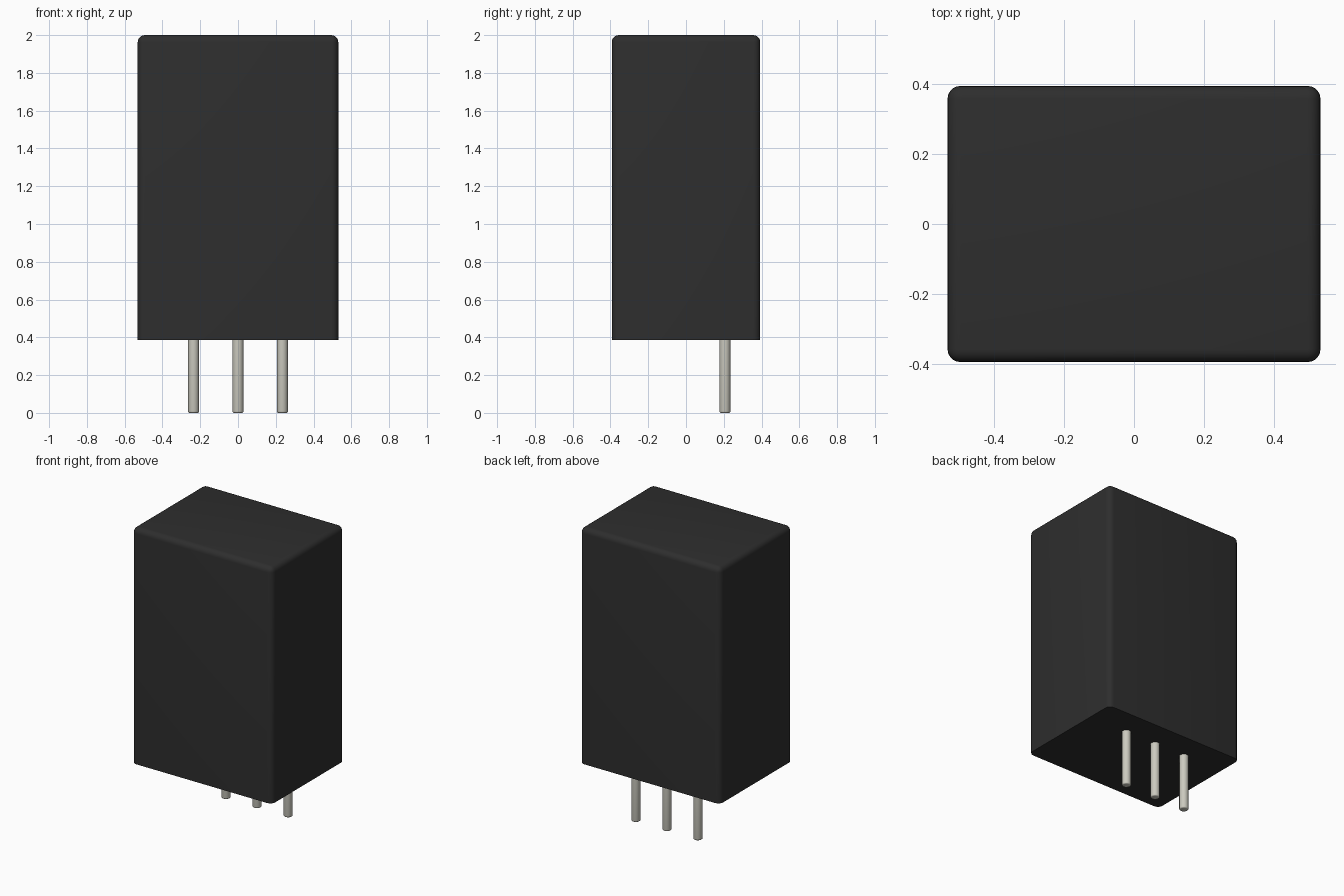
import bpy
import bmesh
import math
from mathutils import Matrix

cube = bpy.data.objects.get("Cube")
if cube:
    bpy.data.objects.remove(cube, do_unlink=True)


def material(name, rgb, metallic=0.0):
    mat = bpy.data.materials.new(name)
    mat.use_nodes = True
    mat.diffuse_color = (*rgb, 1)
    bsdf = mat.node_tree.nodes["Principled BSDF"]
    bsdf.inputs["Base Color"].default_value = (*rgb, 1)
    bsdf.inputs["Roughness"].default_value = 0.5
    return mat


def add_object(name, bm, mat):
    mesh = bpy.data.meshes.new(name)
    bm.to_mesh(mesh)
    bm.free()
    mesh.materials.append(mat)
    obj = bpy.data.objects.new(name, mesh)
    bpy.context.collection.objects.link(obj)
    bpy.ops.object.select_all(action="DESELECT")
    obj.select_set(True)
    bpy.context.view_layer.objects.active = obj
    bpy.ops.object.shade_smooth_by_angle(angle=math.radians(35))
    return obj


black = material("black_plastic", (0.027, 0.027, 0.027))
metal = material("pin_metal", (0.60, 0.59, 0.52))

BASE, TOP = 0.386, 2.0
WIDTH, DEPTH = 1.062, 0.786

# Housing: box with rounded sides and top, sharp rim at the bottom
bm = bmesh.new()
bmesh.ops.create_cube(bm, size=1, matrix=Matrix.Translation((0, 0, (BASE + TOP) / 2))
                      @ Matrix.Diagonal((WIDTH, DEPTH, TOP - BASE, 1)))
edges = [e for e in bm.edges if max(v.co.z for v in e.verts) > BASE + 0.1]
bmesh.ops.bevel(bm, geom=edges, offset=0.037, segments=5, profile=0.5, affect="EDGES")
add_object("housing", bm, black)

# Three pins in a row near the back, with softened tips
PIN_RADIUS, PIN_TOP = 0.029, BASE + 0.02
for name, x in (("right_pin", -0.235), ("middle_pin", 0.0), ("left_pin", 0.235)):
    bm = bmesh.new()
    bmesh.ops.create_cone(bm, cap_ends=True, segments=24, radius1=PIN_RADIUS,
                          radius2=PIN_RADIUS, depth=PIN_TOP,
                          matrix=Matrix.Translation((x, 0.206, PIN_TOP / 2)))
    tip = [e for e in bm.edges if all(v.co.z < 0.001 for v in e.verts)]
    bmesh.ops.bevel(bm, geom=tip, offset=0.008, segments=3, profile=0.5, affect="EDGES")
    add_object(name, bm, metal)
